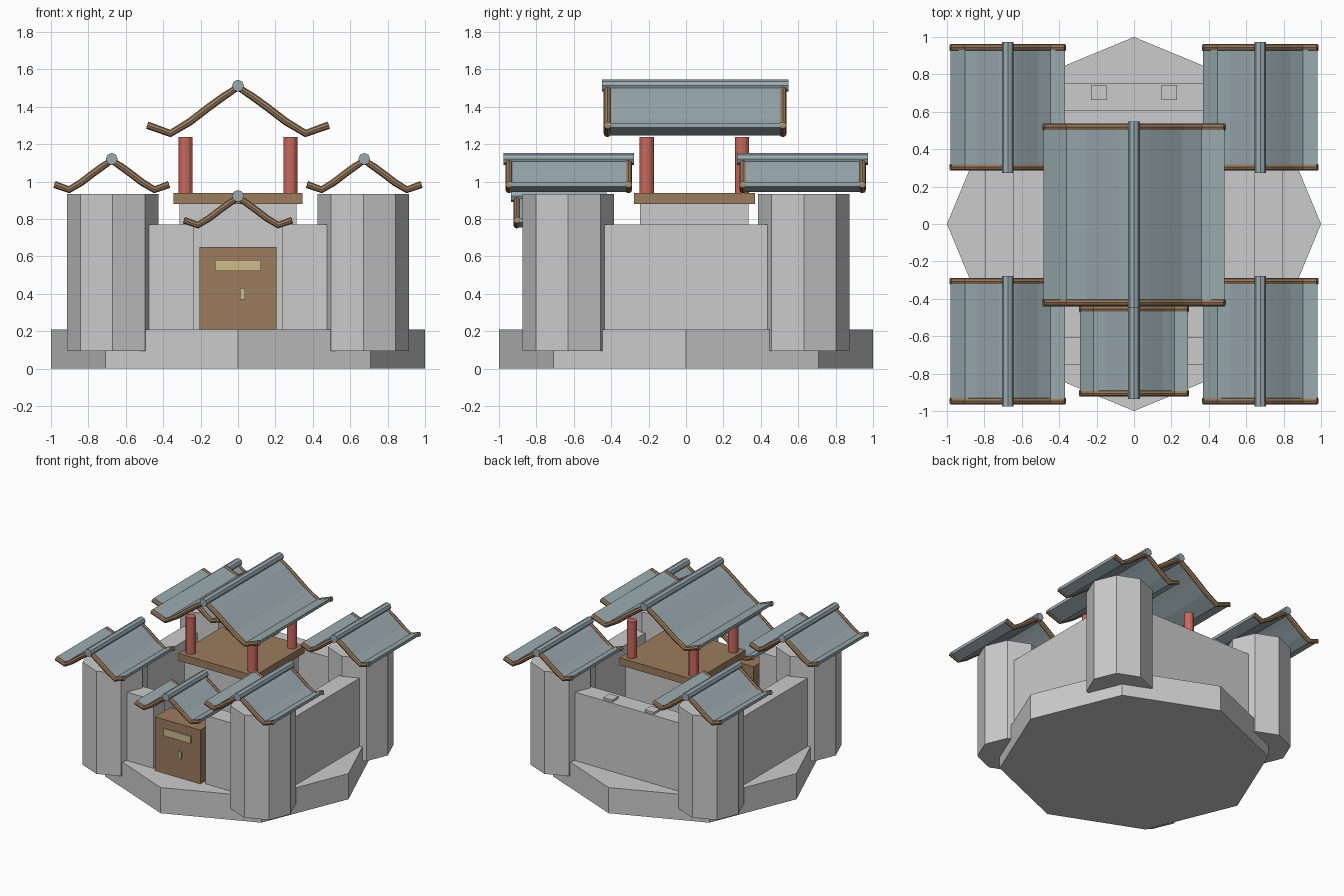
import bpy, bmesh, math

if "Cube" in bpy.data.objects:
    bpy.data.objects.remove(bpy.data.objects["Cube"])


def material(name, rgb):
    m = bpy.data.materials.new(name)
    m.diffuse_color = (*rgb, 1)
    m.use_nodes = True
    m.node_tree.nodes["Principled BSDF"].inputs["Base Color"].default_value = m.diffuse_color
    return m


SLATE = material("slate", (0.32, 0.40, 0.43))
WOOD = material("wood", (0.33, 0.20, 0.11))
RED = material("red_paint", (0.58, 0.14, 0.11))
GOLD = material("gold", (0.62, 0.50, 0.26))


def finish(bm, name, mat=None):
    bmesh.ops.recalc_face_normals(bm, faces=bm.faces)
    me = bpy.data.meshes.new(name)
    bm.to_mesh(me)
    bm.free()
    ob = bpy.data.objects.new(name, me)
    bpy.context.collection.objects.link(ob)
    if mat:
        me.materials.append(mat)
    return ob


def box(name, x, y, z, mat=None):
    """Box from (min, max) pairs."""
    bm = bmesh.new()
    bmesh.ops.create_cube(bm, size=1)
    for v in bm.verts:
        v.co = [(a + b) / 2 + c * (b - a) for c, (a, b) in zip(v.co, (x, y, z))]
    return finish(bm, name, mat)


def prism(name, x, y, z0, z1, r, sides, mat=None):
    """Upright prism with a corner on the x axis."""
    bm = bmesh.new()
    ring = [bm.verts.new((x + r * math.cos(2 * math.pi * i / sides),
                          y + r * math.sin(2 * math.pi * i / sides), z0)) for i in range(sides)]
    face = bm.faces.new(ring)
    top = bmesh.ops.extrude_face_region(bm, geom=[face])["geom"]
    bmesh.ops.translate(bm, vec=(0, 0, z1 - z0),
                        verts=[g for g in top if isinstance(g, bmesh.types.BMVert)])
    if face.is_valid is False or len([f for f in bm.faces if len(f.verts) == sides]) < 2:
        bm.faces.new(ring)
    return finish(bm, name, mat)


def tube(name, points, r, mat):
    """Faceted bar following a path."""
    cu = bpy.data.curves.new(name, "CURVE")
    cu.dimensions = "3D"
    cu.bevel_depth = r
    cu.bevel_resolution = 2
    cu.use_fill_caps = True
    sp = cu.splines.new("POLY")
    sp.points.add(len(points) - 1)
    for p, co in zip(sp.points, points):
        p.co = (*co, 1)
    sp.use_smooth = False
    cu.materials.append(mat)
    ob = bpy.data.objects.new(name, cu)
    bpy.context.collection.objects.link(ob)
    return ob


# Half profile of the sweeping roofs: ridge, slope, valley, upturned eave
HALF = [(0, 0), (0.08, -0.052), (0.16, -0.11), (0.26, -0.187), (0.365, -0.25), (0.49, -0.205)]
PROFILE = [(-x, z) for x, z in HALF[:0:-1]] + HALF


def roof(name, cx, y0, y1, apex, scale, r_trim):
    pts = [(cx + x * scale, apex + z * scale) for x, z in PROFILE]
    # tiled sheet
    bm = bmesh.new()
    t = 0.012
    outline = [(x, z + t) for x, z in pts] + [(x, z - t) for x, z in reversed(pts)]
    a = [bm.verts.new((x, y0, z)) for x, z in outline]
    b = [bm.verts.new((x, y1, z)) for x, z in outline]
    n, m = len(a), len(pts)
    for i in range(n):
        j = (i + 1) % n
        bm.faces.new((a[i], a[j], b[j], b[i]))
    for ring in (a, b):
        for i in range(m - 1):
            bm.faces.new((ring[i], ring[i + 1], ring[n - 2 - i], ring[n - 1 - i]))
    finish(bm, name + "_roof_tiles", SLATE)
    # ridge and gable trims
    tube(name + "_roof_ridge", [(cx, y0 - 0.03, apex + 0.008), (cx, y1 + 0.03, apex + 0.008)], 0.032, SLATE)
    for y in (y0, y1):
        tube(name + "_roof_trim", [(x, y, z) for x, z in pts], r_trim, WOOD)


# Base
prism("base", 0, 0, 0, 0.21, 1.0, 8)

# Corner towers
for sx in (-1, 1):
    for sy in (-1, 1):
        prism("tower", 0.67 * sx, 0.63 * sy, 0.095, 0.935, 0.245, 8)
        roof("tower", 0.675 * sx, 0.625 * sy - 0.318 - 0.003, 0.625 * sy + 0.318, 1.113, 0.625, 0.019)

# Curtain walls
for s in (-1, 1):
    xs = sorted((0.645 * s, 0.795 * s))
    box("side_wall", xs, (-0.56, 0.56), (0.2, 0.77))
    box("front_wall", sorted((0.235 * s, 0.58 * s)), (-0.755, -0.605), (0.2, 0.77))
    box("wall_block", (0.188 * s - 0.041, 0.188 * s + 0.041), (0.662, 0.742), (0.76, 0.788))
box("back_wall", (-0.58, 0.58), (0.605, 0.755), (0.2, 0.77))

# Gate
box("gate_door", (-0.205, 0.205), (-0.78, -0.58), (0.205, 0.65), WOOD)
box("gate_plaque", (-0.123, 0.123), (-0.79, -0.57), (0.522, 0.58), GOLD)
box("gate_handle", (0.012, 0.038), (-0.792, -0.77), (0.37, 0.43), GOLD)
roof("gate", 0, -0.905, -0.455, 0.915, 0.59, 0.018)

# Keep with open pavilion
box("keep", (-0.312, 0.312), (-0.247, 0.335), (0.2, 0.88))
box("pavilion_floor", (-0.345, 0.345), (-0.278, 0.37), (0.88, 0.94), WOOD)
for x in (-0.28, 0.28):
    for y in (-0.21, 0.3):
        prism("pavilion_column", x, y, 0.93, 1.238, 0.038, 12, RED)
roof("pavilion", 0, -0.42, 0.518, 1.505, 0.99, 0.02)
